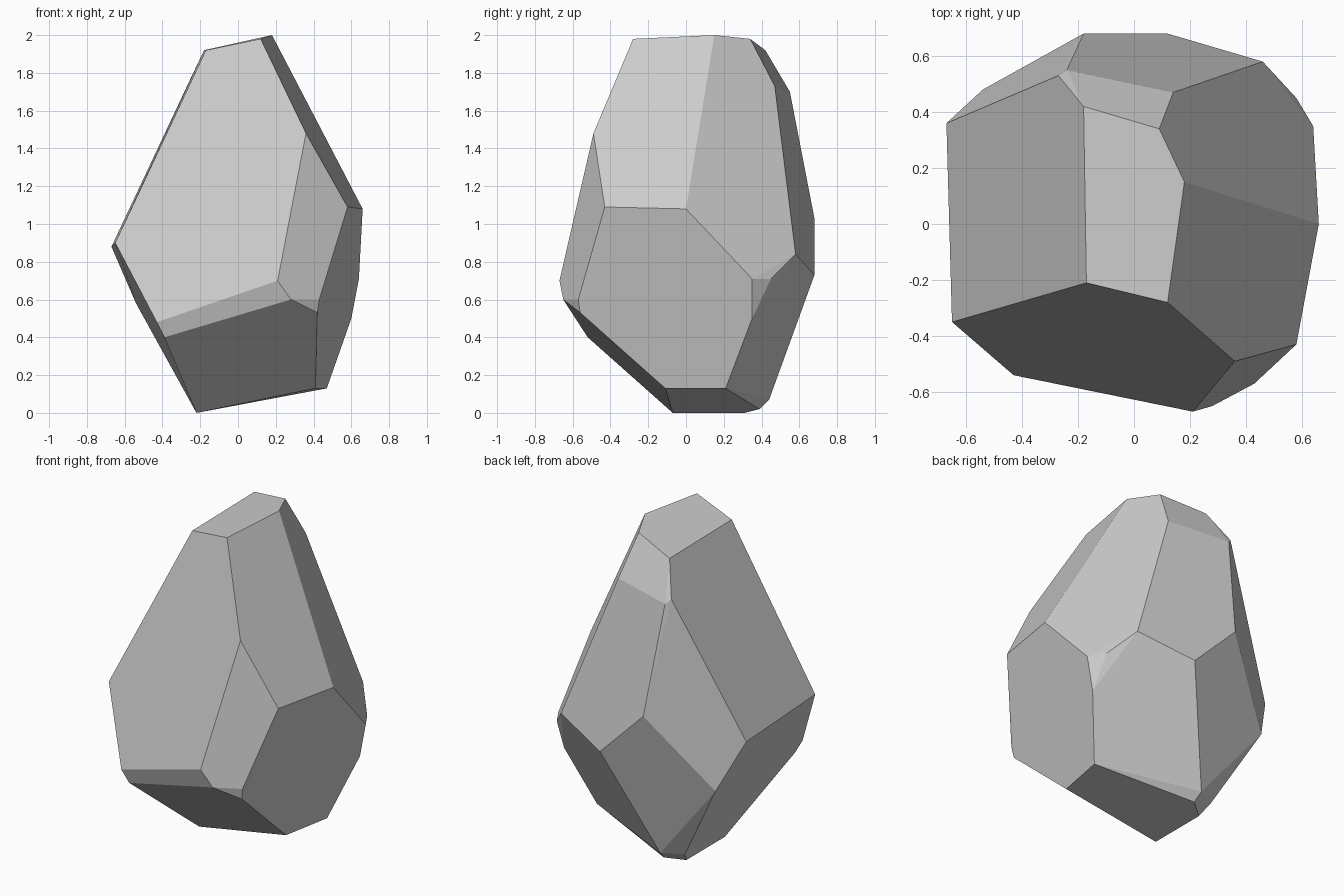
import bpy
import bmesh
import math
from mathutils import Vector

# Remove only the default cube
default_cube = bpy.data.objects.get("Cube")
if default_cube:
    bpy.data.objects.remove(default_cube, do_unlink=True)


def make_material(name, colour):
    """One flat colour, shown in both the viewport and a render."""
    material = bpy.data.materials.new(name)
    material.use_nodes = True
    material.diffuse_color = colour
    shader = material.node_tree.nodes["Principled BSDF"]
    shader.inputs["Base Color"].default_value = colour
    shader.inputs["Roughness"].default_value = 0.9
    return material


def make_faceted_stone(name, corner_rings, material):
    """Wrap the corner rings in a convex hull and merge it into flat facets."""
    bm = bmesh.new()
    for ring in corner_rings:
        for corner in ring:
            bm.verts.new(Vector(corner))
    hull = bmesh.ops.convex_hull(bm, input=bm.verts[:])
    leftovers = {v for v in hull["geom_interior"] if isinstance(v, bmesh.types.BMVert)}
    bmesh.ops.delete(bm, geom=list(leftovers), context="VERTS")

    # Join nearly coplanar triangles into the broad chiselled faces
    bmesh.ops.dissolve_limit(bm, angle_limit=math.radians(5),
                             verts=bm.verts[:], edges=bm.edges[:])
    bmesh.ops.recalc_face_normals(bm, faces=bm.faces[:])
    for face in bm.faces:
        face.smooth = False

    mesh = bpy.data.meshes.new(name)
    bm.to_mesh(mesh)
    bm.free()
    mesh.materials.append(material)
    stone = bpy.data.objects.new(name, mesh)
    bpy.context.scene.collection.objects.link(stone)
    return stone


# Sloping top facet
crown = [(-.17, -.21, 1.92), (.12, -.28, 1.98), (.18, .15, 2),
         (.09, .34, 1.98), (-.18, .42, 1.92)]

# Corners of the upper chisel cuts
shoulder = [(.14, .47, 1.73), (-.24, .55, 1.7), (-.27, .53, 1.73),
            (.36, -.49, 1.48), (.58, -.43, 1.09), (.66, 0, 1.08)]

# Widest part, including the small chipped corners
belt = [(-.65, -.35, .9), (-.67, .36, .88), (-.54, .48, .58),
        (-.18, .68, 1.03), (.12, .68, .73), (.46, .58, .84),
        (.58, .45, .71), (.64, .35, .71), (.6, .35, .5),
        (.21, -.67, .7), (.28, -.65, .6), (.43, -.57, .6),
        (.42, -.56, .53), (-.43, -.54, .48), (-.39, -.52, .4)]

# Undercut foot and its tilted underside
foot = [(.41, -.11, .13), (.47, .21, .13), (-.22, -.07, 0), (-.22, .31, 0),
        (-.12, .39, .02), (-.13, .44, .07), (-.255, .376, .07)]

stone_grey = make_material("stone grey", (.6, .6, .6, 1))
make_faceted_stone("faceted_rock", [crown, shoulder, belt, foot], stone_grey)
